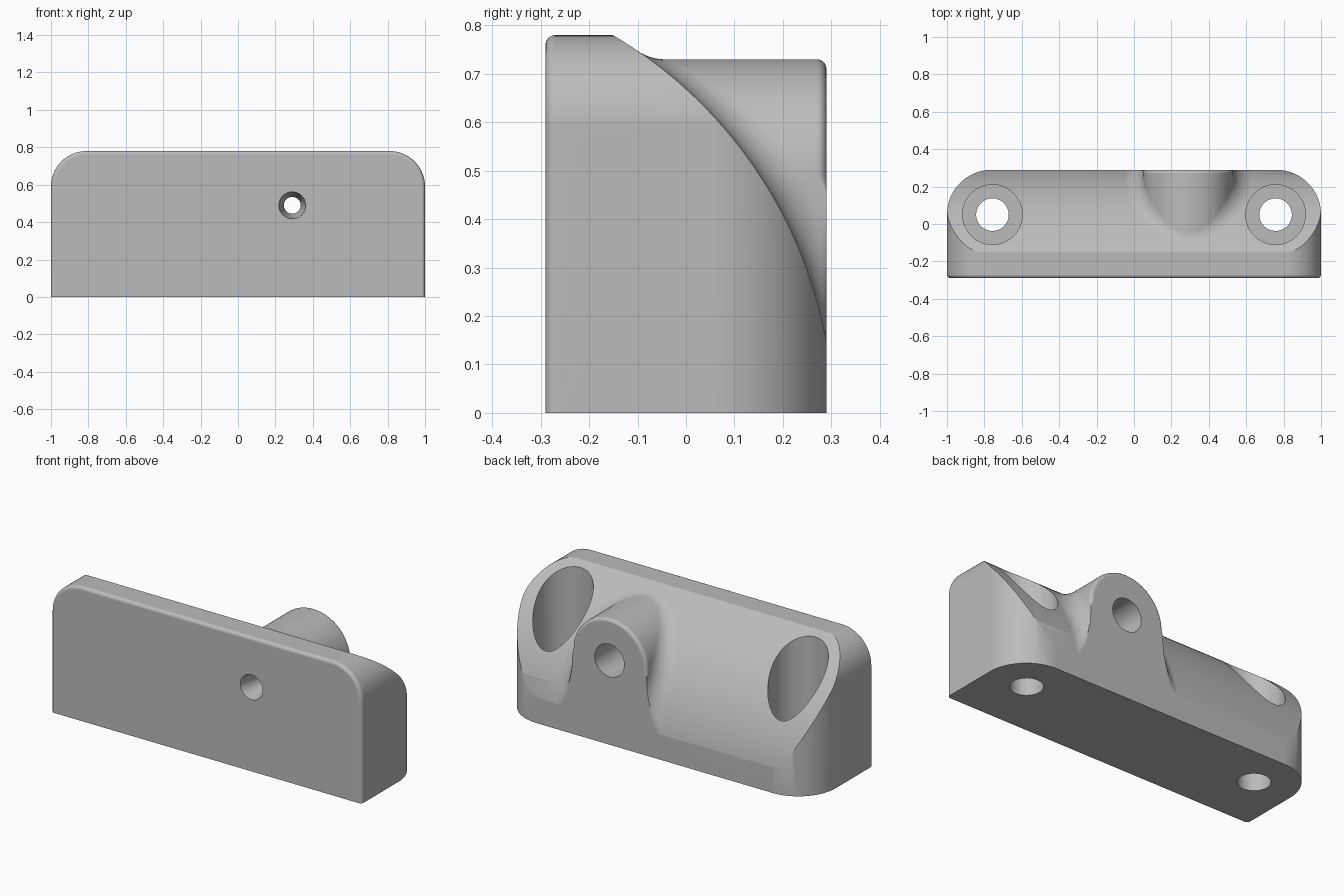
import bpy, bmesh
from math import sin, cos, pi, sqrt, radians
from mathutils import Vector

cube = bpy.data.objects.get("Cube")
if cube:
    bpy.data.objects.remove(cube, do_unlink=True)

# Main sizes
BACK = 0.29                       # half depth
TOP = 0.78
ARC_Y, ARC_Z, ARC_R = -0.625, -0.02, 0.93   # curved back surface
BOSS_X, BOSS_Z, BOSS_R = 0.29, 0.49, 0.24
FILLET, EDGE = 0.1, 0.02
BOLT_X, BOLT_Y = 0.757, 0.05

grey = bpy.data.materials.new("plain_grey")
grey.use_nodes = True
colour = (0.5, 0.5, 0.5, 1)
grey.diffuse_color = colour
grey.node_tree.nodes["Principled BSDF"].inputs["Base Color"].default_value = colour


def finish(name, bm):
    bmesh.ops.remove_doubles(bm, verts=bm.verts, dist=1e-5)
    bmesh.ops.recalc_face_normals(bm, faces=bm.faces)
    mesh = bpy.data.meshes.new(name)
    bm.to_mesh(mesh)
    bm.free()
    mesh.materials.append(grey)
    obj = bpy.data.objects.new(name, mesh)
    bpy.context.collection.objects.link(obj)
    return obj


def loft(name, rings):
    """Closed rings joined in order, with both ends capped."""
    bm = bmesh.new()
    rows = [[bm.verts.new(p) for p in ring] for ring in rings]
    n = len(rows[0])
    for a, b in zip(rows, rows[1:]):
        for i in range(n):
            j = (i + 1) % n
            bm.faces.new((a[i], a[j], b[j], b[i]))
    bm.faces.new(rows[0])
    bm.faces.new(rows[-1])
    return finish(name, bm)


def arc(cx, cy, r, start, end, steps):
    return [(cx + r * cos(radians(start + (end - start) * i / steps)),
             cy + r * sin(radians(start + (end - start) * i / steps)))
            for i in range(steps + 1)]


def turned(name, centre, axis, profile, sides=64):
    """Round cutter from (radius, distance along axis) pairs."""
    rings = []
    for r, d in profile:
        circle = arc(0, 0, r, 0, 360 - 360 / sides, sides - 1)
        if axis == "z":
            rings.append([(centre[0] + u, centre[1] + v, d) for u, v in circle])
        else:
            rings.append([(centre[0] + u, d, centre[1] + v) for u, v in circle])
    return loft(name, rings)


def combine(target, tool, operation):
    mod = target.modifiers.new(operation.title(), "BOOLEAN")
    mod.operation, mod.solver, mod.object = operation, "EXACT", tool
    bpy.ops.object.select_all(action="DESELECT")
    bpy.context.view_layer.objects.active = target
    target.select_set(True)
    bpy.ops.object.modifier_apply(modifier=mod.name)
    bpy.data.objects.remove(tool, do_unlink=True)


# Body block: rounded top corners and a softened front edge
def front_ring(y, inset):
    r = 0.19 - inset
    outline = [(-1 + inset, 0), (1 - inset, 0)]
    outline += arc(0.81, TOP - 0.19, r, 0, 90, 20)
    outline += arc(-0.81, TOP - 0.19, r, 90, 180, 20)
    return [(x, y, z) for x, z in outline]


steps = [i / 6 * pi / 2 for i in range(7)]
body = loft("bracket_body",
            [front_ring(-BACK + EDGE * (1 - cos(a)), EDGE * (1 - sin(a))) for a in steps]
            + [front_ring(BACK, 0)])

# Curved back surface, swept along x
side = [(-0.5, -0.5), (BACK + 0.1, -0.5)]
side += arc(ARC_Y, ARC_Z, ARC_R, -5, 75, 80)
side += [(-0.5, 1)]
combine(body, loft("curve_trim", [[(x, y, z) for y, z in side] for x in (-1.5, 1.5)]),
        "INTERSECT")

# Rounded back corners in plan
plan = [(-1.0, -0.5), (1.0, -0.5)]
plan += arc(0.76, BACK - 0.24, 0.24, 0, 90, 24) + arc(-0.76, BACK - 0.24, 0.24, 90, 180, 24)
combine(body, loft("plan_trim", [[(x, y, z) for x, y in plan] for z in (-0.5, 1.5)]),
        "INTERSECT")


# Boss with a rolling-ball fillet onto the curved back
def boss_section(x, z, nx, nz):
    n = Vector((nx, 0, nz))
    base = Vector((x, 0, z))
    c = base + n * FILLET
    reach = ARC_R + FILLET
    c.y = ARC_Y + sqrt(reach ** 2 - (c.z - ARC_Z) ** 2)
    inward = Vector((0, ARC_Y - c.y, ARC_Z - c.z)) / reach
    rim = min(EDGE, max(0.0005, BACK - c.y))
    pts = []
    for a in steps:
        p = base - n * rim * (1 - sin(a))
        p.y = BACK - rim * (1 - cos(a))
        pts.append(p)
    turn = (-n).angle(inward)
    for i in range(17):
        t = i / 16
        d = (-n * sin((1 - t) * turn) + inward * sin(t * turn)) / sin(turn)
        pts.append(c + d * FILLET)
    pts.append(pts[-1] + inward * 0.03)
    deep = pts[-1].copy()
    deep.y = -0.2
    pts.append(deep)
    for p in pts:
        p.y = min(p.y, BACK)
    return pts


sections = []
legs = [0.1 + (BOSS_Z - 0.1) * i / 20 for i in range(20)]
for z in legs:
    sections.append(boss_section(BOSS_X - BOSS_R, z, -1, 0))
for nx, nz in arc(0, 0, 1, 180, 0, 48):
    sections.append(boss_section(BOSS_X + BOSS_R * nx, BOSS_Z + BOSS_R * nz, nx, nz))
for z in reversed(legs):
    sections.append(boss_section(BOSS_X + BOSS_R, z, 1, 0))

bm = bmesh.new()
rows = [[bm.verts.new(p) for p in s] for s in sections]
for a, b in zip(rows, rows[1:]):
    for i in range(len(a) - 1):
        bm.faces.new((a[i], a[i + 1], b[i + 1], b[i]))
bm.faces.new([r[0] for r in rows])
bm.faces.new([r[-1] for r in rows])
bm.faces.new(rows[0] + rows[-1][::-1])
combine(body, finish("boss", bm), "UNION")

# Counterbored bolt holes
for s in (-1, 1):
    combine(body, turned("bolt_hole", (s * BOLT_X, BOLT_Y), "z",
                         [(0.087, -0.2), (0.087, 0.2), (0.16, 0.2), (0.16, 1.2)]),
            "DIFFERENCE")

# Cross hole: countersunk at the front, wider bore at the back
combine(body, turned("cross_hole", (BOSS_X, BOSS_Z), "y",
                     [(0.072, -0.4), (0.072, -BACK), (0.045, -0.17), (0.045, 0.0),
                      (0.095, 0.0), (0.095, 0.5)]),
        "DIFFERENCE")

# Smooth shading with crisp edges
bpy.ops.object.select_all(action="DESELECT")
body.select_set(True)
bpy.context.view_layer.objects.active = body
bpy.ops.object.shade_smooth_by_angle(angle=radians(30))
weighted = body.modifiers.new("Weighted normals", "WEIGHTED_NORMAL")
weighted.keep_sharp = True
